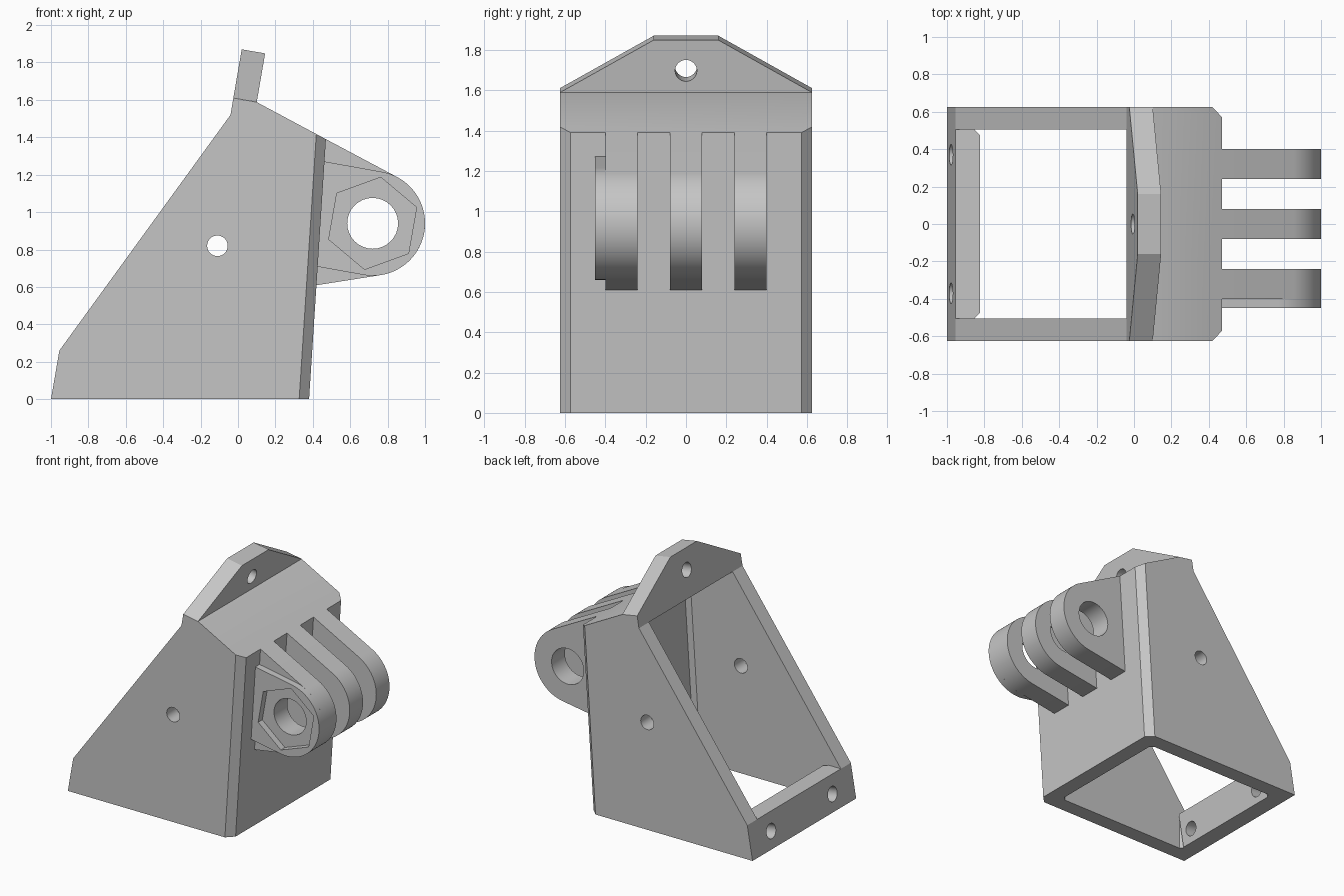
import bpy, bmesh
from math import cos, sin, radians
from mathutils import Vector

cube = bpy.data.objects.get("Cube")
if cube:
    bpy.data.objects.remove(cube, do_unlink=True)

grey = bpy.data.materials.new("plain grey")
grey.use_nodes = True
grey.diffuse_color = (0.56, 0.56, 0.56, 1)
grey.node_tree.nodes["Principled BSDF"].inputs["Base Color"].default_value = grey.diffuse_color

X, Y, Z = Vector((1, 0, 0)), Vector((0, 1, 0)), Vector((0, 0, 1))
LEAN = radians(9.8)
LEAN_UP = Vector((sin(LEAN), 0, cos(LEAN)))     # along the leaning tab and sill
LEAN_OUT = Vector((cos(LEAN), 0, -sin(LEAN)))   # square to them


def arc(cx, cy, r, start, end, steps):
    angles = [radians(start + (end - start) * i / steps) for i in range(steps + 1)]
    return [(cx + r * cos(a), cy + r * sin(a)) for a in angles]


def circle(cx, cy, r, steps=48, start=0):
    return arc(cx, cy, r, start, start + 360, steps)[:-1]


def prism(name, points, origin, depth, u=X, v=Z, chamfers=(), width=0.05):
    """Extrude a flat outline along depth; chamfer the chosen outline edges on both caps."""
    bm = bmesh.new()
    rings = [[bm.verts.new(origin + u * a + v * b + d) for a, b in points]
             for d in (Vector(), depth)]
    n = len(points)
    bm.faces.new(rings[0])
    bm.faces.new(rings[1][::-1])
    for i in range(n):
        j = (i + 1) % n
        bm.faces.new((rings[0][i], rings[1][i], rings[1][j], rings[0][j]))
    edges = [bm.edges.get((ring[i], ring[(i + 1) % n])) for i in chamfers for ring in rings]
    if edges:
        bmesh.ops.bevel(bm, geom=edges, offset=width, segments=1, affect='EDGES')
    bmesh.ops.recalc_face_normals(bm, faces=bm.faces)
    mesh = bpy.data.meshes.new(name)
    bm.to_mesh(mesh)
    bm.free()
    mesh.materials.append(grey)
    obj = bpy.data.objects.new(name, mesh)
    bpy.context.collection.objects.link(obj)
    return obj


def activate(obj):
    bpy.ops.object.select_all(action='DESELECT')
    obj.select_set(True)
    bpy.context.view_layer.objects.active = obj


def cut(obj, cutter):
    cutter.hide_render = True
    mod = obj.modifiers.new("cut", 'BOOLEAN')
    mod.operation, mod.solver, mod.object = 'DIFFERENCE', 'EXACT', cutter
    activate(obj)
    bpy.ops.object.modifier_apply(modifier=mod.name)
    bpy.data.objects.remove(cutter, do_unlink=True)


def drill(obj, centre, axis, u, v, r):
    cut(obj, prism("drill", circle(0, 0, r, 32), centre - axis / 2, axis, u, v))


# Hollow housing with chamfered front corners
HALF = 0.625
outline = [(-1, 0), (0.38, 0), (0.47, 1.39), (0.1, 1.588),
           (-0.025, 1.61), (-0.04, 1.52), (-0.955, 0.26)]
housing = prism("housing", outline, -Y * HALF, Y * HALF * 2, chamfers=(1,), width=0.053)

# Cavity, open below and through the sloping back
cavity = [(-0.885, -0.1), (0.253, -0.1), (0.345, 1.315), (-0.2, 1.606),
          (-1.2, 0.6), (-1.2, 0.26), (-0.823, 0.26)]
cut(housing, prism("cavity", cavity, -Y * 0.505, Y * 1.01, chamfers=(1, 6), width=0.03))

# Screw holes through the side walls and the back sill
drill(housing, Vector((-0.11, 0, 0.82)), Y * 2, X, Z, 0.055)
for side in (-1, 1):
    drill(housing, Vector((-0.977, side * 0.37, 0.125)), LEAN_OUT * 0.5, Y, LEAN_UP, 0.055)

# Leaning top tab with a hole
tab_outline = [(-HALF, 0), (HALF, 0), (0.16, 0.264), (-0.16, 0.264)]
tab_base = Vector((-0.025, 0, 1.61))
tab = prism("top_tab", tab_outline, tab_base, LEAN_OUT * 0.127, Y, LEAN_UP)
drill(tab, tab_base + LEAN_UP * 0.11, LEAN_OUT * 0.6, Y, LEAN_UP, 0.054)

# Three hinge fins sharing one bore
PX, PZ, R = 0.72, 0.94, 0.28
pivot = Vector((PX, 0, PZ))
fin_outline = [(0.4, 0.606), (0.4, 1.36), (0.47, 1.39)] + arc(PX, PZ, R, 61.6, -81, 40)
fins = []
for name, y in (("right_fin", -0.4), ("middle_fin", -0.08), ("left_fin", 0.24)):
    fin = prism(name, fin_outline, Y * y, Y * 0.16)
    drill(fin, pivot, Y * 2, X, Z, 0.136)
    fins.append(fin)

# Nut boss with a hexagonal pocket on the right fin
boss_outline = [(0.4, 0.713), (0.4, 1.282)] + arc(PX, PZ, R, 80, -100, 48)
boss = prism("nut_boss", boss_outline, Y * -0.45, Y * 0.05)
cut(boss, prism("hex_pocket", circle(PX, PZ, 0.25, 6, 20), Y * -0.6, Y * 0.4))

for obj in [housing, tab, boss] + fins:
    activate(obj)
    bpy.ops.object.shade_smooth_by_angle(angle=radians(25))
